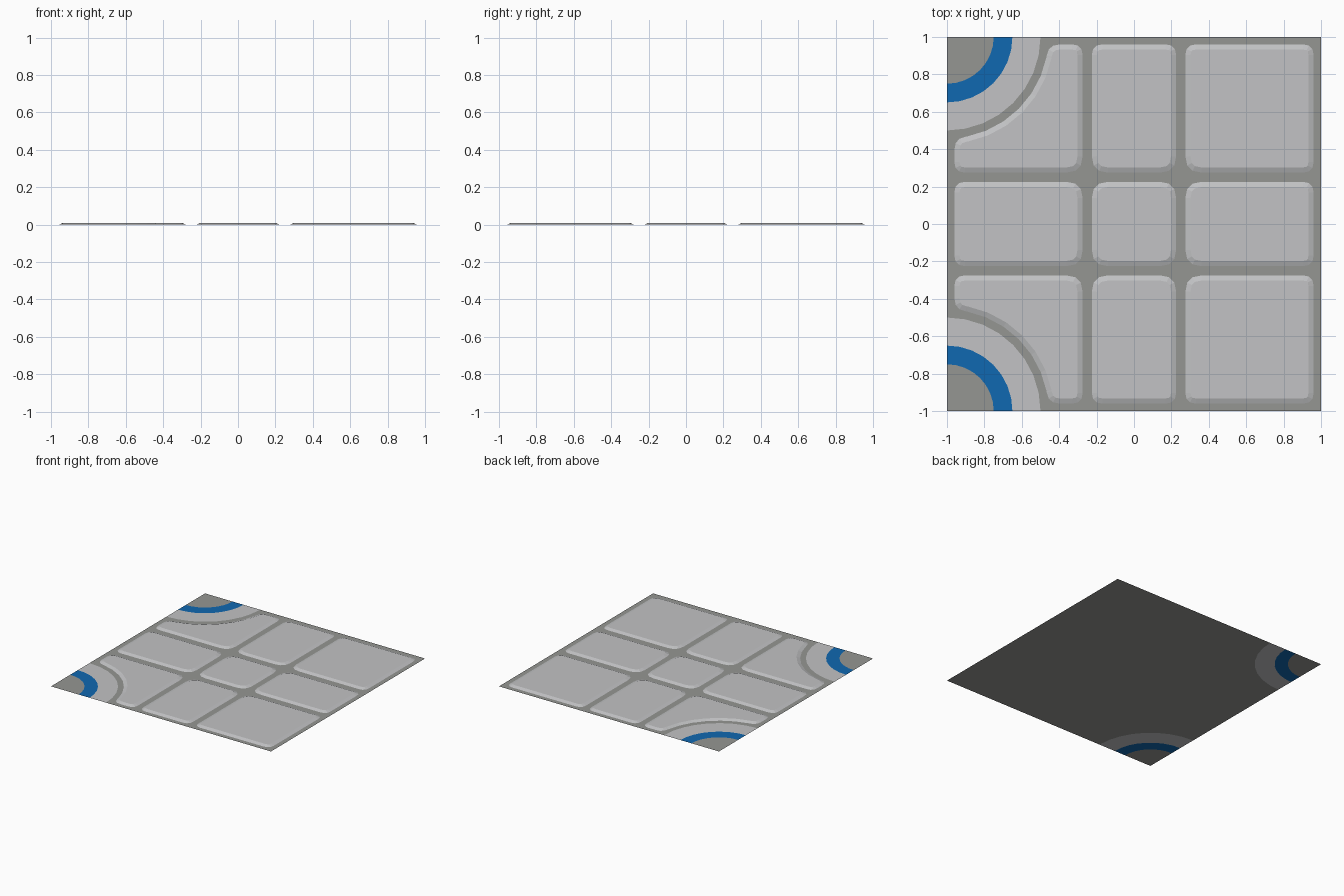
import bpy, bmesh, math
from mathutils import Vector

if "Cube" in bpy.data.objects:
    bpy.data.objects.remove(bpy.data.objects["Cube"])


def material(name, rgb):
    m = bpy.data.materials.new(name)
    m.diffuse_color = (*rgb, 1)
    m.use_nodes = True
    m.node_tree.nodes["Principled BSDF"].inputs["Base Color"].default_value = m.diffuse_color
    return m


GROUT = material("dark grey grout", (0.30, 0.305, 0.29))
PANEL = material("light grey panel", (0.54, 0.545, 0.555))
BLUE = material("blue stripe", (0.005, 0.14, 0.44))


def make(name, faces, mat):
    """Build an object from a list of polygons (lists of 3D points)."""
    bm = bmesh.new()
    for poly in faces:
        bm.faces.new([bm.verts.new(p) for p in poly])
    bmesh.ops.remove_doubles(bm, verts=bm.verts, dist=1e-5)
    bm.normal_update()
    for f in bm.faces:
        if f.normal.z < 0:
            f.normal_flip()
    me = bpy.data.meshes.new(name)
    bm.to_mesh(me)
    bm.free()
    me.materials.append(mat)
    ob = bpy.data.objects.new(name, me)
    bpy.context.collection.objects.link(ob)
    return ob


def arc(r, s, n=8):
    """Quarter arc about the left corner (-1, s), from the x side to the y side."""
    return [Vector((-1 + r * math.cos(i * math.pi / 2 / n),
                    s - s * r * math.sin(i * math.pi / 2 / n), 0)) for i in range(n + 1)]


def rounded(corners, seg=3):
    """Round polygon corners given as (x, y, radius)."""
    out = []
    for i, (x, y, r) in enumerate(corners):
        p = Vector((x, y, 0))
        if r == 0:
            out.append(p)
            continue
        a, b = (Vector((*corners[j % len(corners)][:2], 0)) for j in (i - 1, i + 1))
        a = p + (a - p).normalized() * r
        b = p + (b - p).normalized() * r
        for k in range(seg + 1):
            t = k / seg
            out.append(a * (1 - t) ** 2 + p * 2 * t * (1 - t) + b * t * t)
    return out


def panel(name, corners, flip=False):
    """Raised plate with a sloped rim; corners run counter-clockwise."""
    low = rounded(corners)
    n = len(low)
    top = []
    for i, p in enumerate(low):
        d1 = (p - low[i - 1]).normalized()
        d2 = (low[(i + 1) % n] - p).normalized()
        n1, n2 = Vector((-d1.y, d1.x, 0)), Vector((-d2.y, d2.x, 0))
        top.append(p + (n1 + n2) * (RIM / (1 + n1.dot(n2))) + Vector((0, 0, HEIGHT)))
    faces = [top] + [[low[i], low[(i + 1) % n], top[(i + 1) % n], top[i]] for i in range(n)]
    if flip:
        faces = [[Vector((p.x, -p.y, p.z)) for p in f] for f in faces]
    make(name, faces, PANEL)


RIM, HEIGHT = 0.027, 0.01
E, A, B = 0.96, 0.275, 0.225

# Grout floor with both ringed corners cut out
make("grout_floor", [[Vector((1, -1, 0)), Vector((1, 1, 0))] + arc(0.5, 1)
                     + arc(0.5, -1)[::-1]], GROUT)

# Flat rings in the two left corners
for s, side in ((1, "back"), (-1, "front")):
    make(side + "_corner_disc", [[Vector((-1, s, 0))] + arc(0.25, s)], GROUT)
    for name, r0, r1, mat in (("blue_ring", 0.25, 0.35, BLUE), ("light_ring", 0.35, 0.5, PANEL)):
        p, q = arc(r0, s), arc(r1, s)
        make(side + "_" + name, [[p[i], q[i], q[i + 1], p[i + 1]] for i in range(8)], mat)

# Rectangular panels
spans = {"left": (-E, -A), "middle": (-B, B), "right": (A, E)}
rows = {"front": (-E, -A), "centre": (-B, B), "back": (A, E)}
for cn, (x0, x1) in spans.items():
    for rn, (y0, y1) in rows.items():
        if cn == "left" and rn != "centre":
            continue
        panel(f"{rn}_{cn}_panel",
              [(x, y, 0.055 if E in (abs(x), abs(y)) else 0.085)
               for x, y in ((x0, y0), (x1, y0), (x1, y1), (x0, y1))])

# Left corner panels with a curved cut around the rings
R = 0.543
e = 1 - math.sqrt(R * R - (1 - E) ** 2)
curve = [(p.x, p.y, 0) for p in arc(R, 1)[1:-1]]
shape = ([(-E, A, 0.055), (-A, A, 0.085), (-A, E, 0.055), (-e, E, 0.06)]
         + curve + [(-E, e, 0.06)])
for name, flip in (("back", False), ("front", True)):
    panel(name + "_left_curved_panel", shape, flip)
